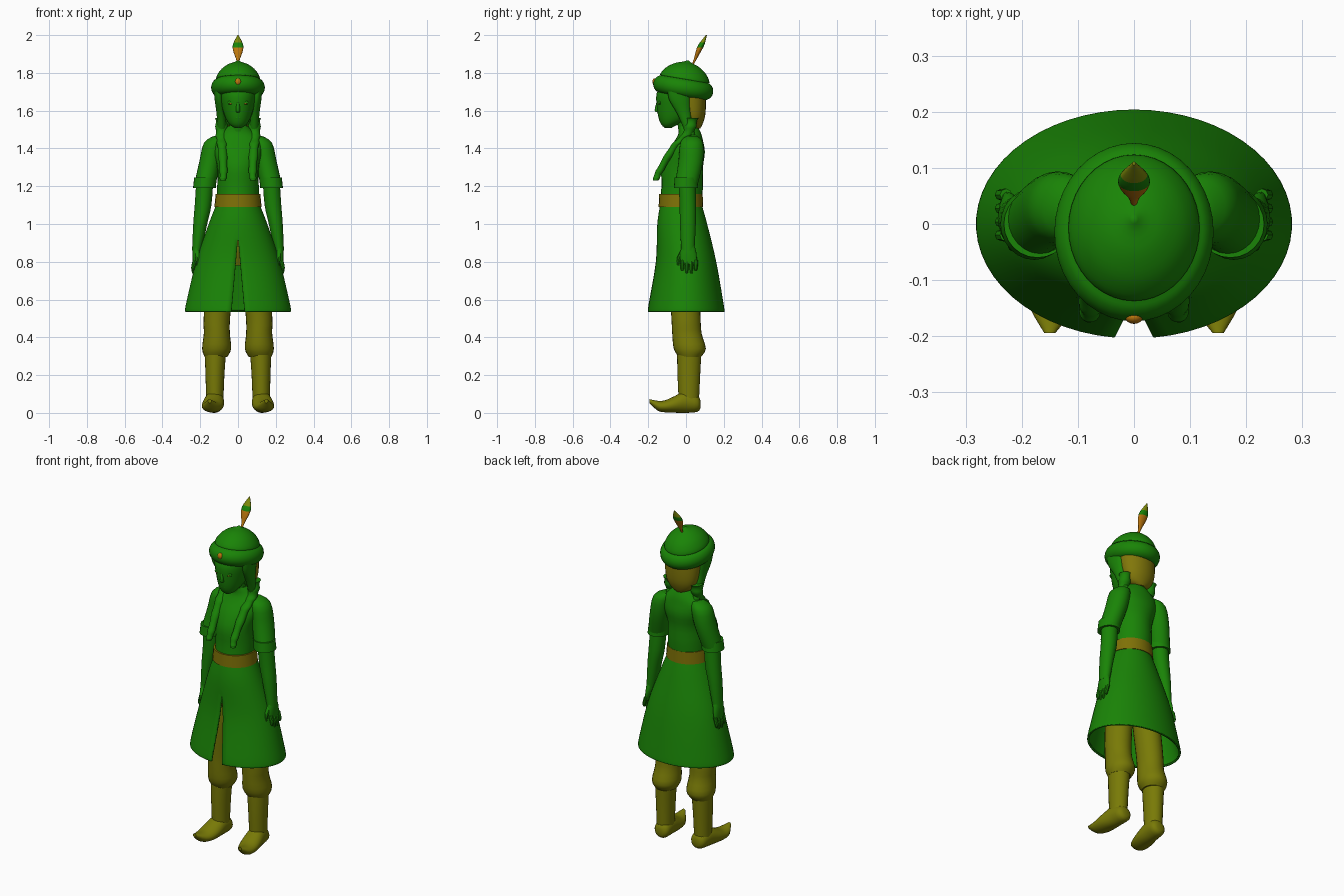
import bpy, bmesh, math
from mathutils import Vector, Matrix

old = bpy.data.objects.get("Cube")
if old:
    bpy.data.objects.remove(old, do_unlink=True)


def material(name, red, green, blue):
    mat = bpy.data.materials.new(name)
    mat.use_nodes = True
    colour = (red, green, blue, 1)
    mat.diffuse_color = colour
    shader = next(n for n in mat.node_tree.nodes if n.type == 'BSDF_PRINCIPLED')
    shader.inputs["Base Color"].default_value = colour
    shader.inputs["Roughness"].default_value = 0.8
    return mat


GREEN = material("leaf green", .01, .23, .002)
OLIVE = material("olive", .19, .195, .002)
BELT = material("belt ochre", .21, .165, .002)
HAIR = material("hair gold", .22, .185, .003)
ORANGE = material("orange", .52, .19, .004)
TIP = material("feather lime", .21, .25, .003)
BROWN = material("eye brown", .2, .09, .004)


def finish(name, bm, mats, rule=None):
    """Turn a bmesh into a smooth object, with face colours picked by a rule."""
    bmesh.ops.recalc_face_normals(bm, faces=bm.faces)
    if rule:
        for face in bm.faces:
            face.material_index = rule(face.calc_center_median())
    mesh = bpy.data.meshes.new(name)
    bm.to_mesh(mesh)
    bm.free()
    for mat in mats:
        mesh.materials.append(mat)
    obj = bpy.data.objects.new(name, mesh)
    bpy.context.collection.objects.link(obj)
    bpy.ops.object.select_all(action='DESELECT')
    obj.select_set(True)
    bpy.context.view_layer.objects.active = obj
    bpy.ops.object.shade_smooth_by_angle(angle=math.radians(40))
    return obj


def refine(rings, steps):
    """Catmull-Rom interpolation between the given cross-sections."""
    rows = [Vector(r) for r in rings]
    padded = [rows[0], *rows, rows[-1]]
    out = []
    for before, start, end, after in zip(padded, rows, rows[1:], padded[3:]):
        leave, arrive = (end - before) / 2, (after - start) / 2
        for k in range(steps):
            t = k / steps
            ease = t * t * (3 - 2 * t)
            out.append(start.lerp(end, ease) + leave * (t * (1 - t) ** 2)
                       - arrive * (t * t * (1 - t)))
    return out + [rows[-1]]


def bridge(bm, loops, closed):
    """Fill quads between successive loops of vertices."""
    for low, high in zip(loops, loops[1:]):
        for k in range(len(low) - (not closed)):
            n = (k + 1) % len(low)
            bm.faces.new((low[k], low[n], high[n], high[k]))


def loft(name, rings, mats, side=1, along_y=False, seg=24, steps=3, rule=None, place=None):
    """Skin rings (centre, centre, position, radius, second radius if not round)."""
    bm = bmesh.new()
    loops = []
    for cx, cy, h, rx, ry in refine([(*r, r[-1])[:5] for r in rings], steps):
        loop = []
        for k in range(seg):
            a = math.tau * k / seg
            u, v = side * (cx + rx * math.cos(a)), cy + ry * math.sin(a)
            loop.append(bm.verts.new((u, h, v) if along_y else (u, v, h)))
        loops.append(loop)
    bridge(bm, loops, closed=True)
    bm.faces.new(loops[0])
    bm.faces.new(loops[-1])
    if place:
        bm.transform(place)
    return finish(name, bm, mats, rule)


def ball(name, centre, size, mat):
    bm = bmesh.new()
    bmesh.ops.create_uvsphere(bm, u_segments=16, v_segments=10, radius=1)
    bm.transform(Matrix.Translation(centre) @ Matrix.Diagonal((*size, 1)))
    return finish(name, bm, [mat])


# Coat body with shoulders and neck
loft("coat_torso", [(0, -.03, 1.08, .11), (0, -.02, 1.2, .11), (0, -.02, 1.3, .11),
                    (0, 0, 1.38, .13, .1), (0, .015, 1.44, .13, .075),
                    (0, .02, 1.48, .09, .06), (0, .01, 1.52, .05)], [GREEN])
loft("neck", [(0, .01, 1.46, .045), (0, -.01, 1.6, .045)], [GREEN])
loft("belt", [(0, -.027, 1.09, .125, .118), (0, -.027, 1.16, .118, .115)], [BELT], steps=1)
loft("trouser_hips", [(0, -.02, 1, .1, .09), (0, -.02, .9, .13, .1), (0, -.01, .78, .1, .06)],
     [OLIVE])


# Open flared skirt with a slit at the front
def coat_skirt():
    bm = bmesh.new()
    seg, loops = 56, []
    for cy, z, rx, ry in refine([(-.027, 1.11, .112, .108), (-.02, 1, .155, .132),
                                 (0, .8, .222, .16), (0, .57, .277, .2),
                                 (0, .535, .279, .203)], 5):
        start = math.asin(max(.93 - z, 0) * .09 / rx)
        sweep = math.tau - 2 * start
        angles = [start + sweep * k / seg - math.pi / 2 for k in range(seg + 1)]
        loops.append([bm.verts.new((rx * math.cos(a), cy + ry * math.sin(a), z))
                      for a in angles])
    bridge(bm, loops, closed=False)
    bmesh.ops.remove_doubles(bm, verts=bm.verts, dist=0.0005)
    skirt = finish("coat_skirt", bm, [GREEN])
    shell = skirt.modifiers.new("thickness", 'SOLIDIFY')
    shell.thickness = 0.01
    shell.offset = -1


coat_skirt()

# Paired limbs, clothing and braids
for side, word in ((1, "left"), (-1, "right")):
    loft(word + "_sleeve", [(.1, .03, 1.465, .03), (.125, .03, 1.43, .055, .06),
                            (.147, .025, 1.33, .058, .065), (.178, 0, 1.2, .056, .06)],
         [GREEN], side)
    loft(word + "_sleeve_cuff", [(.172, 0, 1.245, .06), (.178, 0, 1.19, .06, .064)],
         [GREEN], side, steps=1)
    loft(word + "_arm", [(.175, .005, 1.24, .045), (.185, .01, 1.1, .044),
                         (.2, .01, 1, .037, .042), (.218, .01, .86, .025, .035)],
         [GREEN], side)
    loft(word + "_palm", [(.217, .012, .89, .022, .032), (.222, .012, .84, .02, .044),
                          (.23, .015, .785, .01, .042)], [GREEN], side)
    for k, finger in enumerate(("index", "middle", "ring", "little")):
        y = -.02 + k * .024
        tip = .735 + .008 * (k - 1.5) ** 2
        loft(f"{word}_{finger}_finger", [(.228, y, .81, .011), (.238, y, .77, .01),
                                         (.237, y, tip, .005)], [GREEN], side, seg=8)
    loft(word + "_thumb", [(.217, -.015, .86, .013), (.215, -.037, .82, .011),
                           (.215, -.042, .78, .005)], [GREEN], side, seg=8)

    loft(word + "_trouser", [(.06, -.02, .95, .06), (.095, -.01, .7, .07, .078),
                             (.112, 0, .5, .07, .077), (.112, .005, .42, .069, .078),
                             (.113, .02, .34, .077, .085), (.117, .02, .297, .06)],
         [OLIVE], side)
    loft(word + "_boot_shaft", [(.12, .017, .31, .056, .064), (.122, .015, .2, .05, .06),
                                (.123, .015, .05, .045, .053)], [OLIVE], side)
    loft(word + "_boot_foot", [(.12, .045, .077, .02), (.12, .05, .06, .044),
                               (.125, .058, 0, .051, .058), (.132, .045, -.06, .057, .044),
                               (.138, .035, -.11, .053, .032), (.145, .038, -.15, .04, .026),
                               (.15, .063, -.194, .01)], [OLIVE], side, along_y=True)

    # Side hair and the long braid over the shoulder
    loft(word + "_side_hair", [(.105, -.04, 1.73, .024, .06), (.1, -.035, 1.66, .024, .055),
                               (.09, -.01, 1.58, .023, .035), (.085, .025, 1.47, .023)],
         [GREEN], side)
    path = refine([(.085, .03, 1.56), (.088, .01, 1.48), (.084, -.06, 1.41),
                   (.077, -.14, 1.28), (.08, -.16, 1.23)], 5)
    braid = [(*point, (.034 - .0009 * i) * (1 + .08 * math.cos(i * 2.1)))
             for i, point in enumerate(path)]
    loft(word + "_braid", braid, [GREEN], side, seg=14, steps=2)

    # Small eyes under soft lids
    ball(word + "_eyelid", (side * .036, -.138, 1.642), (.02, .008, .011), GREEN)
    ball(word + "_eye", (side * .038, -.142, 1.637), (.01, .005, .005), BROWN)

# Head and face
loft("head", [(0, -.095, 1.507, .015), (0, -.088, 1.525, .042), (0, -.06, 1.56, .066, .085),
              (0, -.04, 1.62, .086, .114), (0, -.03, 1.69, .1, .126), (0, -.02, 1.76, .1)],
     [GREEN])
loft("nose", [(0, -.14, 1.59, .008), (0, -.148, 1.602, .012, .018), (0, -.146, 1.66, .006)],
     [GREEN])
ball("mouth", (0, -.137, 1.562), (.022, .008, .007), GREEN)
loft("back_hair", [(0, .045, 1.505, .03), (0, .04, 1.525, .068, .046),
                   (0, .037, 1.57, .094, .064), (0, .028, 1.64, .105, .078),
                   (0, .01, 1.72, .11, .095)], [HAIR, GREEN],
     rule=lambda centre: 1 if centre.y < .01 or centre.z > 1.69 else 0)

# Tilted round hat: a rolled brim swept by angle, then a pointed dome
tilt = Matrix.Translation((0, -.015, 1.72)) @ Matrix.Rotation(math.radians(-9.5), 4, 'X')
brim = [(.1 + .042 * math.cos(a), .002 + .048 * math.sin(a))
        for a in (math.radians(d) for d in range(-90, 80, 20))]
dome = [(.117, .05), (.11, .07), (.088, .1), (.054, .125), (.02, .138), (.004, .148)]
loft("hat", [(0, 0, z, r, r * 1.13) for r, z in brim + dome], [GREEN], seg=40, place=tilt)
ball("hat_jewel", (0, -.166, 1.753), (.016, .012, .018), ORANGE)


# Feather: orange quill end, green band, lime tip
def feather_colour(centre):
    if centre.z < 1.935:
        return 0
    return 1 if centre.z < 1.957 else 2


loft("feather", [(0, .036, 1.845, .005), (0, .05, 1.875, .011, .008),
                 (0, .066, 1.915, .025, .014), (0, .082, 1.95, .027, .016),
                 (0, .108, 2, .003)], [ORANGE, GREEN, TIP], steps=5, rule=feather_colour)
